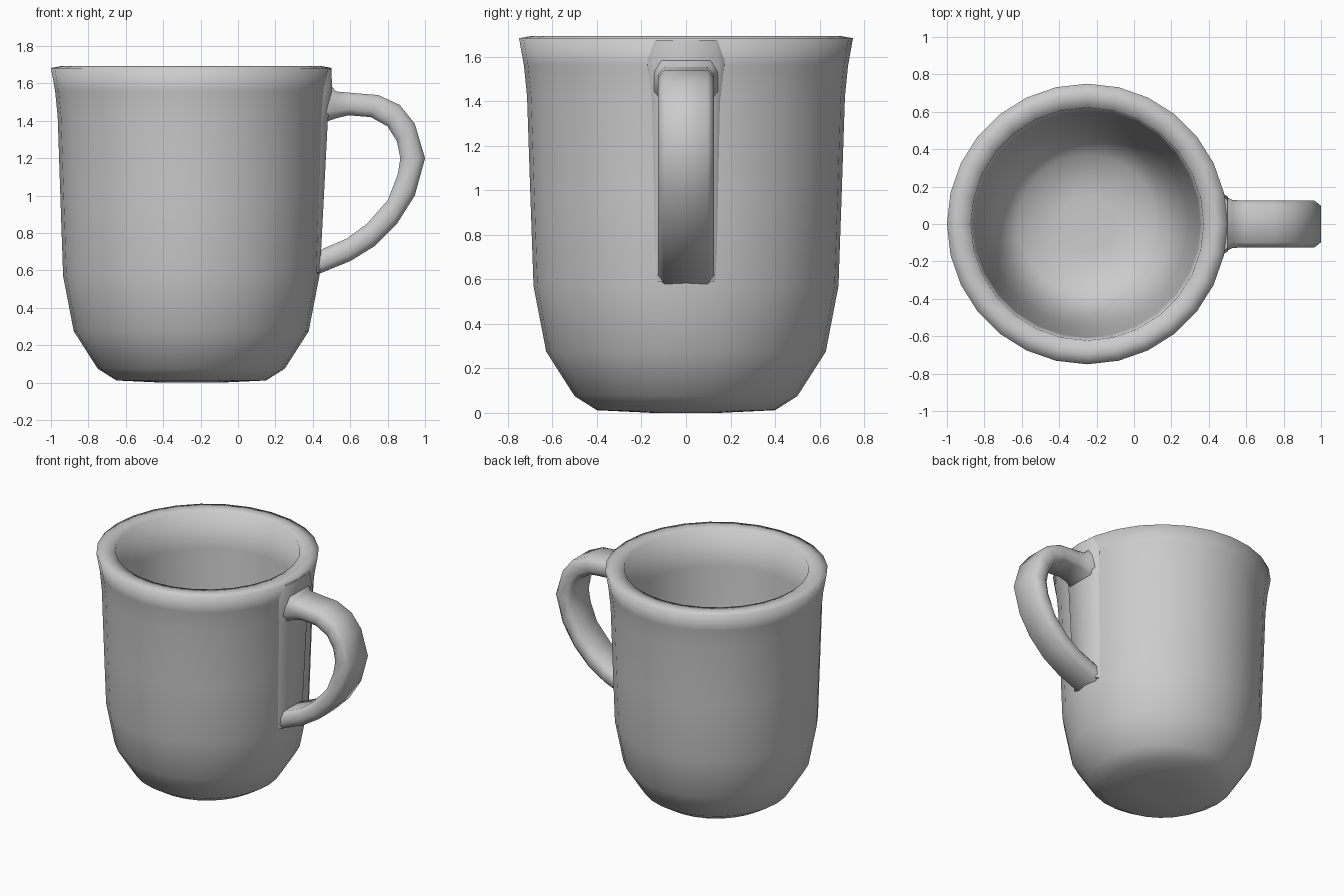
import bpy, bmesh
from math import sin, cos, pi, radians

CX = -0.25   # axis of the cup
SIDES = 28


def finish(name, bm, angle):
    bmesh.ops.recalc_face_normals(bm, faces=bm.faces)
    mesh = bpy.data.meshes.new(name)
    bm.to_mesh(mesh)
    bm.free()
    ob = bpy.data.objects.new(name, mesh)
    bpy.context.collection.objects.link(ob)
    bpy.ops.object.select_all(action='DESELECT')
    ob.select_set(True)
    bpy.context.view_layer.objects.active = ob
    bpy.ops.object.shade_smooth_by_angle(angle=radians(angle))
    return ob


def skin(bm, rings):
    """Bridge successive closed rings and cap both ends."""
    loops = [[bm.verts.new(p) for p in ring] for ring in rings]
    n = len(loops[0])
    for a, b in zip(loops, loops[1:]):
        for i in range(n):
            j = (i + 1) % n
            bm.faces.new((a[i], a[j], b[j], b[i]))
    bm.faces.new(loops[0])
    bm.faces.new(loops[-1])


# Cup: one lathed profile, up the outside, over the rim, down the inside
profile = [(0.15, 0.0), (0.40, 0.012), (0.50, 0.075), (0.628, 0.275),
           (0.685, 0.57), (0.70, 1.0), (0.714, 1.42), (0.728, 1.56),
           (0.75, 1.683), (0.69, 1.694), (0.622, 1.685),
           (0.605, 1.42), (0.58, 1.0), (0.54, 0.57), (0.48, 0.28),
           (0.37, 0.12), (0.15, 0.10)]
bm = bmesh.new()
skin(bm, [[(CX + r * cos(2 * pi * i / SIDES), r * sin(2 * pi * i / SIDES), z)
           for i in range(SIDES)] for r, z in profile])
finish("cup", bm, 180)

# Flat pad on the cup wall where the handle joins (x, z, half width)
pad = [(0.437, 0.59, 0.12), (0.445, 0.72, 0.125), (0.48, 1.40, 0.13),
       (0.503, 1.585, 0.145), (0.499, 1.675, 0.13)]
bm = bmesh.new()
skin(bm, [[(x - 0.06, -w - 0.04, z), (x, -w, z), (x, w, z), (x - 0.06, w + 0.04, z)]
          for x, z, w in pad])
finish("handle_pad", bm, 80)

# Handle: chamfered strap swept through (outer x, z, inner x, z, half width)
stations = [(0.47, 1.592, 0.455, 1.385, 0.145), (0.503, 1.582, 0.485, 1.40, 0.142),
            (0.525, 1.557, 0.53, 1.415, 0.128),
            (0.60, 1.55, 0.59, 1.43, 0.125), (0.75, 1.538, 0.71, 1.42, 0.125),
            (0.865, 1.485, 0.80, 1.37, 0.125), (0.945, 1.385, 0.85, 1.29, 0.125),
            (1.0, 1.2, 0.868, 1.2, 0.125), (0.945, 1.0, 0.853, 1.11, 0.125),
            (0.85, 0.85, 0.80, 0.975, 0.125), (0.73, 0.73, 0.69, 0.85, 0.125),
            (0.60, 0.65, 0.58, 0.77, 0.125), (0.44, 0.585, 0.44, 0.71, 0.125),
            (0.41, 0.572, 0.41, 0.695, 0.125)]
section = [(-1, 0.27), (-0.78, 0), (0.78, 0), (1, 0.27),
           (1, 0.73), (0.78, 1), (-0.78, 1), (-1, 0.73)]
bm = bmesh.new()
skin(bm, [[(xi + (xo - xi) * v, u * w, zi + (zo - zi) * v) for u, v in section]
          for xo, zo, xi, zi, w in stations])
finish("handle", bm, 75)
